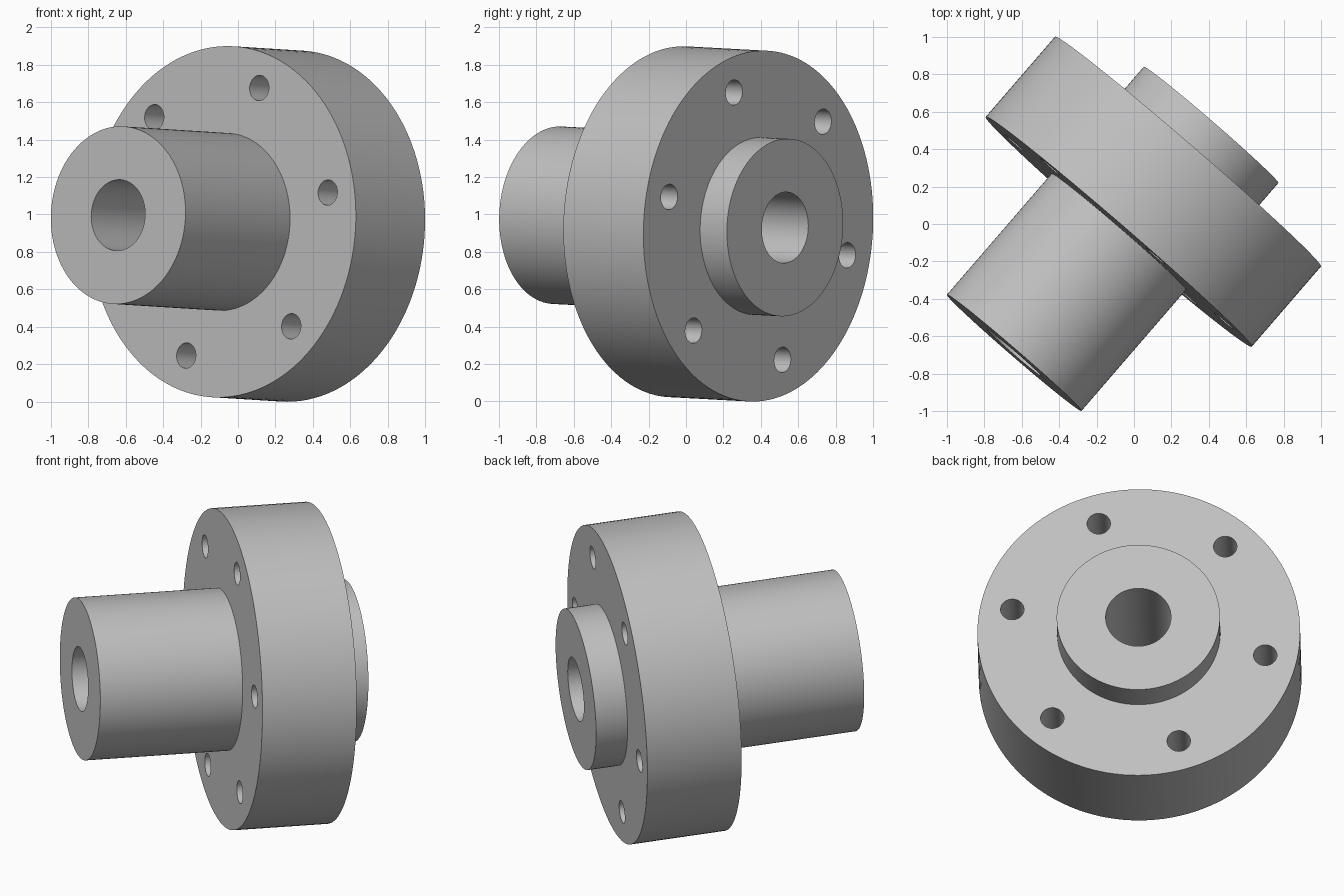
import bpy, bmesh, math
from mathutils import Matrix, Vector

cube = bpy.data.objects.get("Cube")
if cube:
    bpy.data.objects.remove(cube, do_unlink=True)

SEGMENTS = 128

# Stations along the shaft axis, measured from the hub end, and radii
HUB_END, FLANGE_FRONT, FLANGE_BACK, BOSS_END = 0.0, 0.855, 1.421, 1.61
BORE_R, HUB_R, FLANGE_R = 0.19, 0.475, 0.939
BOLT_R, BOLT_CIRCLE, BOLT_COUNT, BOLT_START = 0.068, 0.752, 6, math.radians(48)

# Frame tilted along the shaft axis
axis = Vector((0.653, 0.756, -0.041)).normalized()
side = Vector((-axis.y, axis.x, 0)).normalized()
up = axis.cross(side)
frame = Matrix((side, up, axis)).transposed().to_4x4()
frame.translation = Vector((-0.64, -0.688, 0.996))

grey = bpy.data.materials.new("machined_grey")
grey.use_nodes = True
color = (0.53, 0.53, 0.53, 1)
grey.diffuse_color = color
grey.node_tree.nodes["Principled BSDF"].inputs["Base Color"].default_value = color


def make_object(name, bm):
    bmesh.ops.recalc_face_normals(bm, faces=bm.faces[:])
    mesh = bpy.data.meshes.new(name)
    bm.to_mesh(mesh)
    bm.free()
    mesh.materials.append(grey)
    obj = bpy.data.objects.new(name, mesh)
    bpy.context.collection.objects.link(obj)
    obj.matrix_world = frame
    return obj


# Hub, flange, rear boss and bore as one closed revolved profile
profile = [(BORE_R, HUB_END), (HUB_R, HUB_END), (HUB_R, FLANGE_FRONT),
           (FLANGE_R, FLANGE_FRONT), (FLANGE_R, FLANGE_BACK),
           (HUB_R, FLANGE_BACK), (HUB_R, BOSS_END), (BORE_R, BOSS_END)]
bm = bmesh.new()
verts = [bm.verts.new((r, 0, z)) for r, z in profile]
edges = [bm.edges.new((v, verts[i - 1])) for i, v in enumerate(verts)]
bmesh.ops.spin(bm, geom=verts + edges, cent=(0, 0, 0), axis=(0, 0, 1),
               angle=math.tau, steps=SEGMENTS, use_merge=True)
bmesh.ops.remove_doubles(bm, verts=bm.verts[:], dist=0.0001)
body = make_object("flanged_hub", bm)

# Ring of through bolt holes
bm = bmesh.new()
middle = (FLANGE_FRONT + FLANGE_BACK) / 2
for i in range(BOLT_COUNT):
    a = BOLT_START + i * math.tau / BOLT_COUNT
    place = Matrix.Translation((BOLT_CIRCLE * math.cos(a), BOLT_CIRCLE * math.sin(a), middle))
    bmesh.ops.create_cone(bm, cap_ends=True, segments=48, radius1=BOLT_R,
                          radius2=BOLT_R, depth=0.8, matrix=place)
cutter = make_object("bolt_hole_cutter", bm)
cutter.hide_render = True

cut = body.modifiers.new("bolt_holes", "BOOLEAN")
cut.operation = "DIFFERENCE"
cut.solver = "EXACT"
cut.object = cutter

bpy.ops.object.select_all(action="DESELECT")
body.select_set(True)
bpy.context.view_layer.objects.active = body
bpy.ops.object.modifier_apply(modifier=cut.name)
bpy.data.objects.remove(cutter, do_unlink=True)
bpy.ops.object.shade_smooth_by_angle(angle=math.radians(30))
